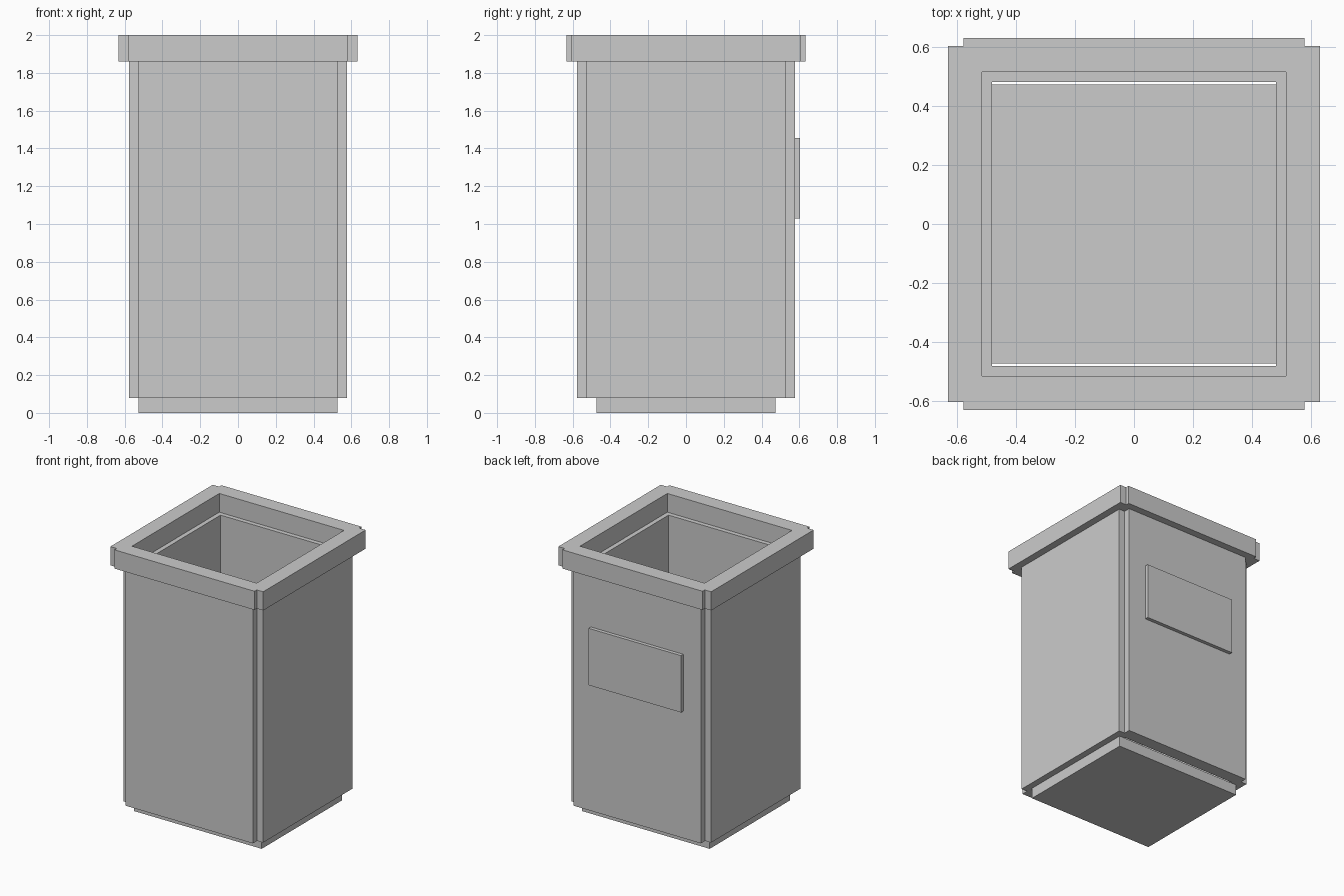
import bpy

if "Cube" in bpy.data.objects:
    bpy.data.objects.remove(bpy.data.objects["Cube"])


def box(name, x, y, z):
    """Box from (min, max) ranges on each axis."""
    bpy.ops.mesh.primitive_cube_add(
        size=1, location=[(r[0] + r[1]) / 2 for r in (x, y, z)])
    ob = bpy.context.object
    ob.name = name
    ob.scale = [r[1] - r[0] for r in (x, y, z)]
    bpy.ops.object.transform_apply(location=True, rotation=True, scale=True)
    return ob


def span(inner, outer, sign):
    return tuple(sorted((sign * inner, sign * outer)))


def ring(part, inner, outer, half_x, half_y, z):
    """Four slabs around an opening, leaving notched corners."""
    for s, fb, lr in ((-1, "front", "left"), (1, "back", "right")):
        box(f"{fb}_{part}", (-half_x, half_x), span(inner, outer, s), z)
        box(f"{lr}_{part}", span(inner, outer, s), (-half_y, half_y), z)


# Floor slab, slightly narrower than the gap between front and back walls
box("base", (-0.528, 0.528), (-0.474, 0.474), (0, 0.08))

# Wall panels and top rim
ring("wall", 0.482, 0.577, 0.528, 0.528, (0.08, 1.86))
ring("rim", 0.516, 0.632, 0.579, 0.605, (1.86, 2.0))

# Plate on the back wall
box("back_plate", (-0.382, 0.382), (0.577, 0.604), (1.03, 1.455))
